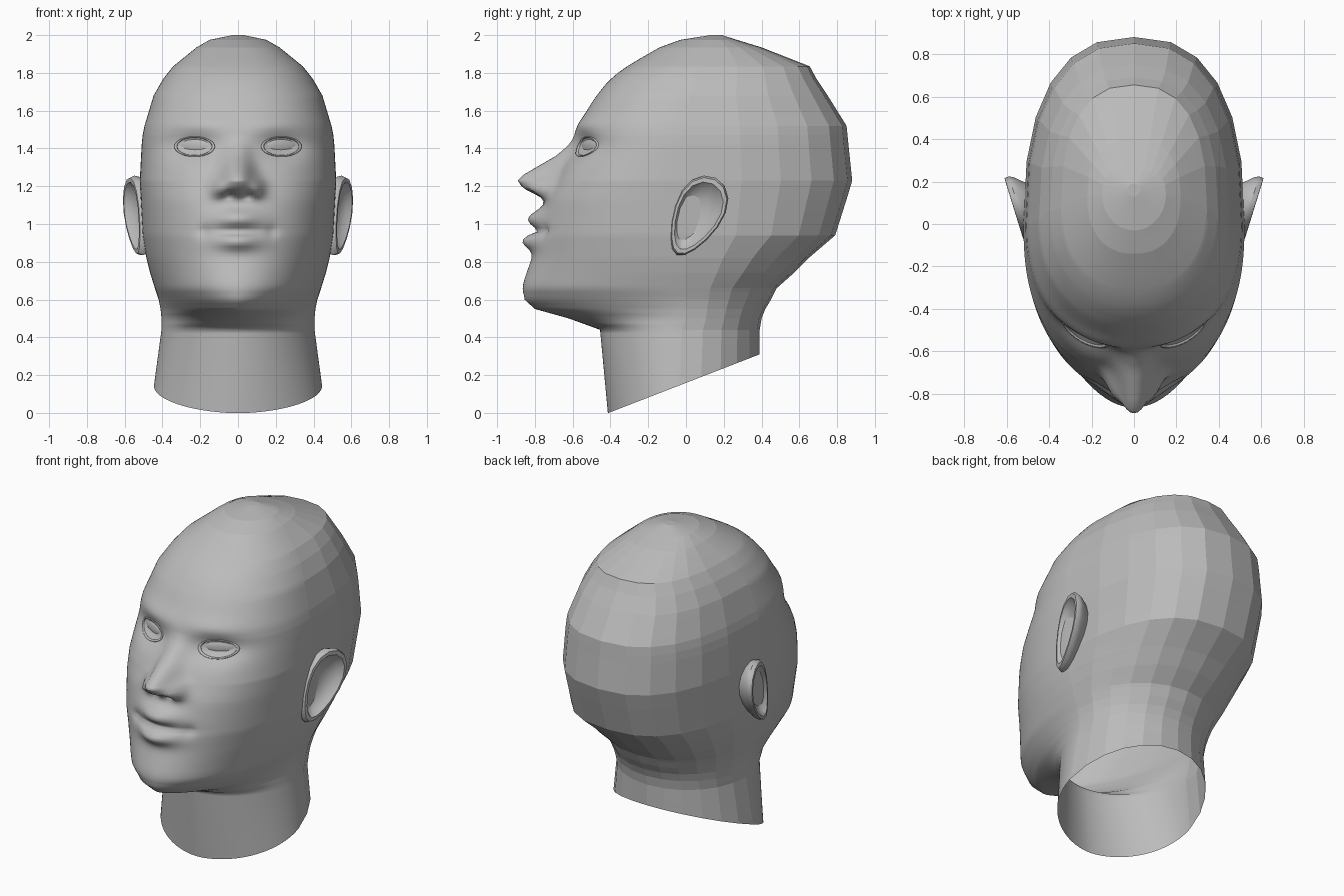
import bpy, bmesh
from math import sin, cos, pi, exp, radians

if "Cube" in bpy.data.objects:
    bpy.data.objects.remove(bpy.data.objects["Cube"])

clay = bpy.data.materials.new("grey_clay")
clay.use_nodes = True
GREY = (0.5, 0.5, 0.5, 1)
clay.diffuse_color = GREY
clay.node_tree.nodes["Principled BSDF"].inputs["Base Color"].default_value = GREY

# Head sections: height, front y, back y, half width, widest y, front roundness
SECTIONS = [
    (-.04, -.41, .39, .47, -.04, 1.8), (.44, -.455, .39, .405, -.02, 1.9),
    (.5, -.62, .4, .405, 0, 1.65), (.55, -.8, .42, .41, 0, 1.6),
    (.6, -.855, .45, .42, 0, 1.75), (.66, -.87, .48, .44, 0, 1.95),
    (.74, -.845, .57, .465, 0, 2), (.82, -.815, .65, .485, 0, 2.1),
    (.94, -.79, .79, .505, 0, 2.25), (1.13, -.74, .85, .515, 0, 2.4),
    (1.23, -.69, .88, .52, 0, 2.45), (1.42, -.605, .86, .51, 0, 2.3),
    (1.47, -.595, .855, .505, 0, 2.3), (1.52, -.575, .85, .495, 0, 2.3),
    (1.68, -.475, .75, .447, .02, 2.25), (1.77, -.4, .69, .395, .06, 2.25),
    (1.835, -.315, .655, .343, .08, 2.3), (1.935, -.14, .4, .22, .13, 2.3),
    (1.975, -.03, .27, .15, .14, 2), (2, .13, .19, .03, .16, 2)]
NOSE = [(1.11, 0, .12), (1.14, .035, .12), (1.165, .09, .11), (1.19, .155, .1),
        (1.23, .2, .09), (1.26, .185, .08), (1.36, .06, .065),
        (1.43, .01, .06), (1.47, 0, .06)]
EYE_X, EYE_Z = .23, 1.41


def lookup(rows, z):
    """Linear interpolation of a table by its first column."""
    z = min(max(z, rows[0][0]), rows[-1][0])
    for a, b in zip(rows, rows[1:]):
        if z <= b[0]:
            f = (z - a[0]) / (b[0] - a[0])
            return [p + (q - p) * f for p, q in zip(a, b)][1:]


def bump(x, z, cx, cz, rx, rz):
    return exp(-((x - cx) / rx) ** 2 - ((z - cz) / rz) ** 2)


def face_y(x, z):
    """Depth of the front surface, with the facial features."""
    front, _, width, mid, power = lookup(SECTIONS, z)
    if .6 < z < 1.9:
        front = sum(lookup(SECTIONS, z + d)[0] for d in (-.03, 0, .03)) / 3
    x = abs(x)
    y = mid + (front - mid) * max(0, 1 - (x / width) ** power) ** (1 / power)
    height, half = lookup(NOSE, z)
    y -= height * exp(-(x / half) ** 2.4)
    y -= .05 * bump(x, z, .1, 1.19, .04, .045)          # nostril wing
    y += .035 * bump(x, z, .05, 1.15, .025, .02)        # nostril
    y -= .07 * bump(x, z, 0, 1.03, .12, .05)            # upper lip
    y -= .07 * bump(x, z, 0, .91, .115, .045)           # lower lip
    y += .03 * bump(x, z, 0, .965, .16, .015)           # mouth line
    y += .015 * bump(x, z, .18, .96, .03, .03)          # mouth corner
    y += .055 * bump(x, z, EYE_X, EYE_Z, .14, .07)      # eye socket
    y -= .012 * bump(x, z, .2, 1.53, .16, .04)          # brow
    return y


def finish(name, bm):
    bmesh.ops.recalc_face_normals(bm, faces=bm.faces)
    mesh = bpy.data.meshes.new(name)
    bm.to_mesh(mesh)
    bm.free()
    mesh.materials.append(clay)
    obj = bpy.data.objects.new(name, mesh)
    bpy.context.collection.objects.link(obj)
    return obj


def loft(bm, rings):
    """Bridge closed rings of points and cap both ends."""
    loops = [[bm.verts.new(p) for p in ring] for ring in rings]
    n = len(loops[0])
    for a, b in zip(loops, loops[1:]):
        for i in range(n):
            j = (i + 1) % n
            bm.faces.new((a[i], a[j], b[j], b[i]))
    bm.faces.new(loops[0])
    bm.faces.new(loops[-1])


# Head and neck: fine columns on the face, broad facets on the back
FINE, BROAD = 88, 12


def head_ring(z):
    _, back, width, mid, _ = lookup(SECTIONS, z)
    ring = []
    for i in range(FINE + 1):
        x = width * sin(-pi / 2 + pi * i / FINE)
        ring.append((x, face_y(x, z), z))
    # The skull is blunt behind, the nape rounder
    blunt = .81 + .17 * min(1, max(0, (.94 - z) / .3))
    for i in range(1, BROAD):
        t = pi * i / BROAD
        c = cos(t)
        ring.append((width * abs(c) ** blunt * (1 if c > 0 else -1),
                     mid + (back - mid) * sin(t) ** blunt, z))
    return ring


levels = sorted({round(i * .02, 3) for i in range(101)} | {s[0] for s in SECTIONS})
bm = bmesh.new()
loft(bm, [head_ring(z) for z in levels])
# Slanted cut leaves the hollow neck open underneath
bmesh.ops.bisect_plane(
    bm, geom=bm.verts[:] + bm.edges[:] + bm.faces[:], plane_co=(0, -.41, 0),
    plane_no=(0, -.31, .8), clear_inner=True)
for f in bm.faces:
    c = f.calc_center_median()
    f.smooth = len(f.verts) < 9 and c.y < .02 and c.z < 1.9
finish("head_and_neck", bm)


# Ears: leaning egg-shaped shells with a rolled rim and a hollow
def ear_ring(side, scale, lift):
    ring = []
    for i in range(16):
        t = 2 * pi * i / 16
        along = .225 * cos(t) * scale
        across = .125 * sin(t) * scale * (1 + .28 * cos(t))
        y = .055 + .45 * along + .89 * across
        z = 1.04 + .89 * along - .45 * across
        ring.append((side * (.53 + .31 * (y + .03) + lift), y, z))
    return ring


EAR = [(.7, -.14), (.9, -.07), (.99, -.045), (1.02, -.02), (.97, .003),
       (.86, .004), (.74, -.025), (.45, -.05), (.15, -.055)]


# Eyes: almond eyeballs and lids that follow the face
def make_eye(name, side):
    bm = bmesh.new()
    bmesh.ops.create_uvsphere(bm, u_segments=24, v_segments=12, radius=1)
    slope = (face_y(EYE_X + .08, EYE_Z) - face_y(EYE_X - .08, EYE_Z)) / .16
    y0 = face_y(EYE_X, EYE_Z) + .012
    for v in bm.verts:
        x, y, z = v.co
        v.co = (side * (EYE_X + .095 * x), y0 + .025 * y + slope * .095 * x,
                EYE_Z + .046 * z)
    for f in bm.faces:
        f.smooth = True
    finish(name + "_eyeball", bm)

    bm = bmesh.new()
    n, rings = 28, []
    for i in range(n):
        t = 2 * pi * i / n
        ring = []
        for k in range(6):
            a = 2 * pi * k / 6
            grow = 1 + .08 * cos(a)
            x = EYE_X + .1 * cos(t) * grow
            z = EYE_Z + .05 * sin(t) * grow
            ring.append(bm.verts.new((side * x, face_y(x, z) - .008 * sin(a), z)))
        rings.append(ring)
    for i in range(n):
        a, b = rings[i], rings[(i + 1) % n]
        for k in range(6):
            m = (k + 1) % 6
            bm.faces.new((a[k], a[m], b[m], b[k])).smooth = True
    finish(name + "_eyelids", bm)


for name, side in (("left", 1), ("right", -1)):
    bm = bmesh.new()
    loft(bm, [ear_ring(side, s, h) for s, h in EAR])
    ear = finish(name + "_ear", bm)
    bpy.context.view_layer.objects.active = ear
    ear.select_set(True)
    bpy.ops.object.shade_smooth_by_angle(angle=radians(40))
    ear.select_set(False)
    make_eye(name, side)
